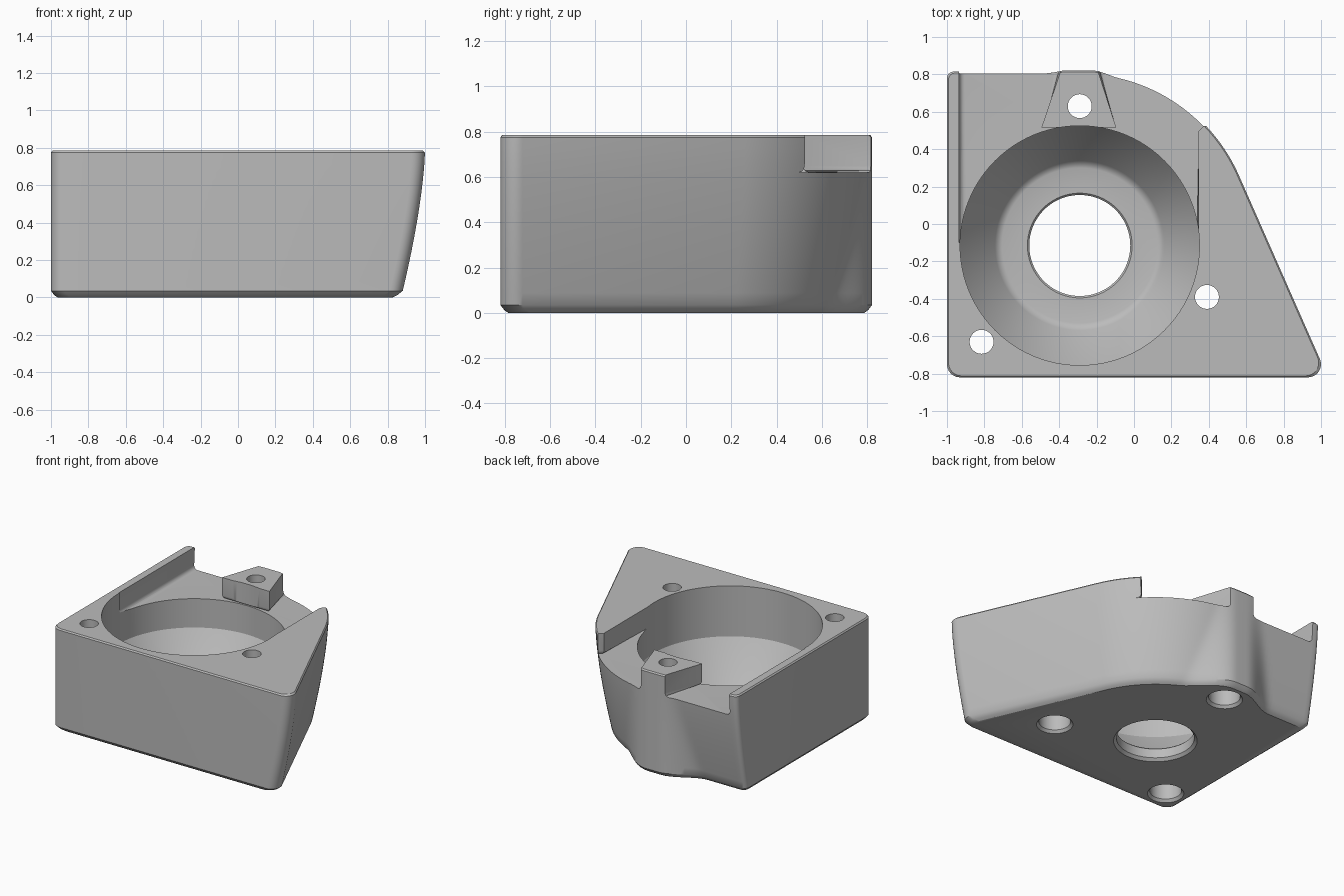
import bpy, bmesh, math

if "Cube" in bpy.data.objects:
    bpy.data.objects.remove(bpy.data.objects["Cube"])

TOP = 0.785
CX, CY, R = -0.29, -0.115, 0.93      # bowl axis and outer back radius
LEAN = math.radians(23.8)            # direction of the slanted side

grey = bpy.data.materials.new("plain_grey")
grey.use_nodes = True
grey.diffuse_color = (0.5, 0.5, 0.5, 1)
grey.node_tree.nodes["Principled BSDF"].inputs["Base Color"].default_value = (0.5, 0.5, 0.5, 1)


def make_object(name, bm):
    bmesh.ops.recalc_face_normals(bm, faces=bm.faces)
    mesh = bpy.data.meshes.new(name)
    bm.to_mesh(mesh)
    bm.free()
    mesh.materials.append(grey)
    obj = bpy.data.objects.new(name, mesh)
    bpy.context.collection.objects.link(obj)
    return obj


def skin(bm, rings):
    """Join closed rings of points into a capped solid."""
    rows = [[bm.verts.new(p) for p in ring] for ring in rings]
    n = len(rows[0])
    for low, high in zip(rows, rows[1:]):
        for i in range(n):
            j = (i + 1) % n
            bm.faces.new((low[i], low[j], high[j], high[i]))
    bm.faces.new(rows[0][::-1])
    bm.faces.new(rows[-1])


def arc(cx, cy, r, a0, a1, n):
    return [(cx + r * math.cos(a0 + (a1 - a0) * i / n),
             cy + r * math.sin(a0 + (a1 - a0) * i / n)) for i in range(n + 1)]


def outline(z, inset):
    """Housing section: drafted slanted side and back, with a screw boss bulge."""
    t = max(0, (TOP - z) / 0.755)
    r = R - 0.11 * min(t, 1) ** 1.5 - inset
    f = 0.07
    left, front = -1 + inset, -0.82 + inset
    d = CX * math.cos(LEAN) + CY * math.sin(LEAN) + r
    fx = (d - f - (front + f) * math.sin(LEAN)) / math.cos(LEAN)
    pts = arc(left + f, front + f, f, math.pi, 1.5 * math.pi, 6)
    pts += arc(fx, front + f, f, -math.pi / 2, LEAN, 8)
    back = arc(CX, CY, r, LEAN, math.pi / 2, 40)
    c = 0.035
    end = left + c
    back += [(CX + (end - CX) * i / 24, CY + r) for i in range(1, 25)]
    w = 0.16 + 0.2 * t
    for x, y in back:
        s = min(1, max(0, (w - abs(x - CX)) / (w - 0.05)))
        s = s * s * (3 - 2 * s)
        pts.append((x, y + (0.822 - inset - y) * s))
    pts += arc(end, CY + r - c, c, math.pi / 2, math.pi, 4)[1:]
    return [(x, y, z) for x, y in pts]


# Solid housing with softened bottom and top rims
bm = bmesh.new()
levels = [(0, 0.035), (0.012, 0.018), (0.035, 0)]
levels += [(0.035 + 0.74 * i / 14, 0) for i in range(1, 15)] + [(TOP, 0.008)]
skin(bm, [outline(z, inset) for z, inset in levels])
housing = make_object("housing", bm)


def cut(cutter):
    mod = housing.modifiers.new(cutter.name, "BOOLEAN")
    mod.operation = "DIFFERENCE"
    mod.solver = "EXACT"
    mod.object = cutter
    bpy.context.view_layer.objects.active = housing
    bpy.ops.object.modifier_apply(modifier=mod.name)
    cutter.hide_render = True
    bpy.data.objects.remove(cutter)


def lathe_cut(name, x, y, profile, sides):
    bm = bmesh.new()
    skin(bm, [[(px, py, z) for px, py in arc(x, y, r, 0, 2 * math.pi, sides)[:-1]]
              for r, z in profile])
    cut(make_object(name, bm))


# Stepped recess at the back, leaving the side walls and the screw post
plan = [(-0.935, -0.1), (0.345, -0.1), (0.345, 0.495), (0.375, 0.525), (1.2, 0.525),
        (1.2, 1.2), (-0.19, 1.2), (-0.19, 0.81), (-0.095, 0.515), (-0.495, 0.515),
        (-0.395, 0.81), (-0.395, 1.2), (-0.935, 1.2)]
bm = bmesh.new()
skin(bm, [[(x, y, z) for x, y in plan] for z in (0.62, 1.0)])
floor_edges = [e for e in bm.edges if all(v.co.z < 0.7 for v in e.verts)]
bmesh.ops.bevel(bm, geom=floor_edges, offset=0.03, segments=4, profile=0.5, affect="EDGES")
cut(make_object("recess_cutter", bm))

# Bowl with conical lower wall, flat floor and open centre
lathe_cut("bowl_cutter", CX, CY,
          [(0.3, -0.01), (0.27, 0.02), (0.27, 0.09), (0.28, 0.1), (0.415, 0.1),
           (0.435, 0.106), (0.453, 0.124), (0.64, 0.4), (0.64, 1.0)], 96)

# Screw holes, wider underneath
for i, (x, y) in enumerate([(-0.815, -0.63), (0.39, -0.39), (CX, 0.63)]):
    lathe_cut("screw_hole_cutter_%d" % i, x, y,
              [(0.135, -0.01), (0.11, 0.02), (0.11, 0.25), (0.064, 0.25), (0.064, 1.0)], 32)

# Smooth shading with sharp edges kept
bpy.ops.object.select_all(action="DESELECT")
housing.select_set(True)
bpy.context.view_layer.objects.active = housing
bpy.ops.object.shade_smooth_by_angle(angle=math.radians(30))
